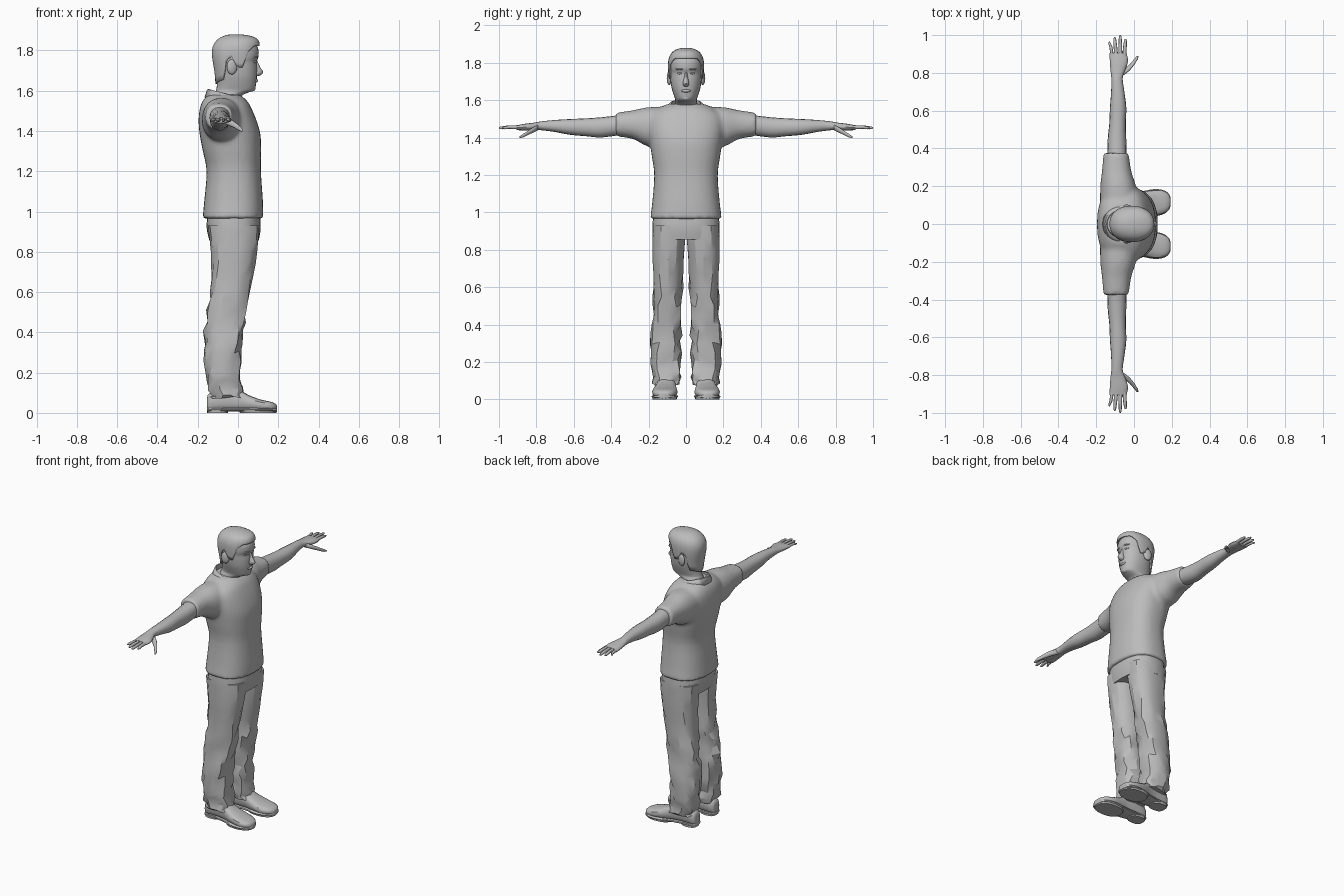
import bpy, bmesh, math, random
from mathutils import Vector

random.seed(4)
cube = bpy.data.objects.get("Cube")
if cube:
    bpy.data.objects.remove(cube, do_unlink=True)

grey = bpy.data.materials.new("plain grey")
grey.use_nodes = True
COL = (0.5, 0.5, 0.5, 1)
grey.diffuse_color = COL
grey.node_tree.nodes["Principled BSDF"].inputs["Base Color"].default_value = COL


# ---------- helpers ----------
def smooth_stations(st, sub=3):
    """Catmull-Rom interpolation through rows of numbers."""
    out = []
    for i in range(len(st) - 1):
        p = [st[max(i - 1, 0)], st[i], st[i + 1], st[min(i + 2, len(st) - 1)]]
        for k in range(sub):
            t = k / sub
            out.append(tuple(0.5 * (2 * b + (c - a) * t + (2 * a - 5 * b + 4 * c - d) * t * t
                                    + (3 * b - a - 3 * c + d) * t ** 3) for a, b, c, d in zip(*p)))
    return out + [tuple(st[-1])]


def oval(n, e=2.0):
    """Unit superellipse points."""
    f = lambda v: math.copysign(abs(v) ** (2 / e), v)
    return [(f(math.cos(2 * math.pi * i / n)), f(math.sin(2 * math.pi * i / n))) for i in range(n)]


def rings_z(st, n=24, e=2.3):
    """Rows: z, back x, front x, centre y, half width."""
    return [[Vector(((b + f) / 2 + (f - b) / 2 * u, cy + hw * v, z)) for u, v in oval(n, e)]
            for z, b, f, cy, hw in st]


def rings_y(st, n=16, e=2.2):
    """Rows: centre x, y, centre z, radius x, radius z."""
    return [[Vector((x + rx * u, y, z + rz * v)) for u, v in oval(n, e)] for x, y, z, rx, rz in st]


def add_loft(bm, rings, closed=True, caps=True):
    vs = [[bm.verts.new(p) for p in r] for r in rings]
    n = len(vs[0])
    faces = []
    for a, b in zip(vs, vs[1:]):
        for i in range(n if closed else n - 1):
            j = (i + 1) % n
            faces.append(bm.faces.new((a[i], a[j], b[j], b[i])))
    if caps:
        faces += [bm.faces.new(vs[0][::-1]), bm.faces.new(vs[-1])]
    bmesh.ops.recalc_face_normals(bm, faces=faces)


def finish(name, bm, mirror=False, angle=40):
    me = bpy.data.meshes.new(name)
    bm.to_mesh(me)
    bm.free()
    ob = bpy.data.objects.new(name, me)
    bpy.context.collection.objects.link(ob)
    me.materials.append(grey)
    bpy.ops.object.select_all(action='DESELECT')
    ob.select_set(True)
    bpy.context.view_layer.objects.active = ob
    bpy.ops.object.shade_smooth_by_angle(angle=math.radians(angle))
    if mirror:
        m = ob.modifiers.new("mirror", 'MIRROR')
        m.use_axis = (False, True, False)
        m.use_mirror_merge = False
    return ob


def loft(name, *ring_sets, mirror=False, angle=40):
    bm = bmesh.new()
    for rings in ring_sets:
        add_loft(bm, rings)
    return finish(name, bm, mirror, angle)


def blob(name, loc, size, mirror=False, tilt=0):
    bm = bmesh.new()
    bmesh.ops.create_uvsphere(bm, u_segments=12, v_segments=8, radius=1)
    for v in bm.verts:
        x, y, z = (v.co[i] * size[i] for i in range(3))
        v.co = Vector((x + y * -tilt, y, z)) + Vector(loc)
    return finish(name, bm, mirror, 80)


# ---------- shirt: torso and sleeves fused ----------
torso = [(.965, -.176, .126, 0, .193), (1.05, -.168, .124, 0, .181), (1.2, -.156, .114, 0, .17),
         (1.3, -.175, .115, 0, .183), (1.38, -.19, .112, 0, .195), (1.45, -.196, .093, 0, .205),
         (1.51, -.19, .068, 0, .2), (1.55, -.175, .045, 0, .16), (1.58, -.15, .01, 0, .1)]
sleeve = [(-.075, .08, 1.46, .105, .105), (-.084, .2, 1.457, .095, .106),
          (-.092, .28, 1.469, .078, .078), (-.095, .375, 1.47, .067, .063)]
shirt = loft("shirt", rings_z(smooth_stations(torso), 32, 2.4),
             rings_y(smooth_stations(sleeve), 20),
             [[Vector((p.x, -p.y, p.z)) for p in r] for r in rings_y(smooth_stations(sleeve), 20)])
rm = shirt.modifiers.new("fuse", 'REMESH')
rm.mode = 'VOXEL'
rm.voxel_size = 0.012
rm.use_smooth_shade = True
sm = shirt.modifiers.new("soften", 'SMOOTH')
sm.factor = 0.5
sm.iterations = 4

# ---------- collar, open at the front ----------
bm = bmesh.new()
rows = []
for rx, ry, dz in ((.086, .072, -.03), (.09, .078, .006), (.098, .088, .004), (.112, .115, -.035)):
    row = []
    for i in range(25):
        a = math.radians(14 + 332 * i / 24)
        front = max(0, math.cos(a)) ** 3
        drop = .02 * front if dz < -.03 else .008 * front
        row.append(Vector((-.055 + rx * math.cos(a), ry * math.sin(a),
                           1.578 - .024 * math.cos(a) + dz - drop)))
    rows.append(row)
add_loft(bm, rows, closed=False, caps=False)
collar = finish("collar", bm, angle=50)
collar.modifiers.new("thickness", 'SOLIDIFY').thickness = 0.005

# ---------- trousers ----------
loft("trouser_hips", rings_z(smooth_stations(
    [(.99, -.15, .108, 0, .175), (.92, -.156, .113, 0, .18), (.855, -.142, .103, 0, .18)]), 28, 2.5))
legs = [(.93, -.15, .106, .002, .178), (.85, -.14, .1, .003, .18), (.75, -.134, .086, .01, .178),
        (.6, -.138, .055, .016, .177), (.5, -.15, .04, .02, .18), (.4, -.165, .025, .023, .183),
        (.3, -.165, .02, .026, .187), (.2, -.155, .014, .028, .186), (.12, -.148, .028, .03, .181),
        (.075, -.14, .03, .034, .176)]
legs = [(z, b, f, (i + o) / 2, (o - i) / 2) for z, b, f, i, o in legs]
leg_rings = rings_z(smooth_stations(legs, 2), 14, 2.4)
for r in leg_rings:                       # cloth folds, stronger lower down
    for p in r:
        amount = .011 * min(1, max(0, (.84 - p.z) / .3))
        p += Vector((random.uniform(-1, 1), random.uniform(-1, 1), random.uniform(-1, 1))) * amount
        p.y = max(p.y, .004)
loft("trouser_leg", leg_rings, mirror=True, angle=28)

# ---------- shoes ----------
shoe = [(-.154, .1, .02, .07), (-.14, .1, .038, .1), (-.06, .1, .044, .125), (0, .105, .05, .118),
        (.05, .11, .06, .09), (.11, .113, .068, .067), (.16, .116, .058, .056),
        (.185, .117, .038, .046), (.194, .117, .018, .035)]


def shoe_rings(grow, lo, cap):
    return [[Vector((x, cy + (hw + grow) * u, lo + (min(top, cap) - lo) * (v + 1) / 2))
             for u, v in oval(16, 2.8)] for x, cy, hw, top in smooth_stations(shoe)]


loft("shoe_upper", shoe_rings(0, .012, 1), mirror=True)
loft("shoe_sole", shoe_rings(.004, .006, .026), mirror=True)
loft("shoe_heel", rings_z([(0, -.153, -.05, .1, .043), (.024, -.155, -.045, .1, .045)], 16, 2.8), mirror=True)
loft("shoe_forefoot_tread", rings_z([(0, .01, .192, .114, .064), (.015, .0, .194, .114, .067)], 20), mirror=True)

# ---------- arms and hands ----------
arm = [(-.09, .33, 1.47, .052, .053), (-.09, .45, 1.455, .049, .054), (-.087, .53, 1.455, .044, .048),
       (-.084, .62, 1.457, .043, .042), (-.086, .7, 1.462, .035, .032), (-.09, .77, 1.463, .03, .024),
       (-.086, .81, 1.46, .038, .02), (-.08, .86, 1.456, .048, .018), (-.084, .905, 1.453, .045, .013)]
loft("arm", rings_y(smooth_stations(arm)), mirror=True)
fingers = []
for x0, x1, tip, r in ((-.118, -.13, .965, .0085), (-.096, -.102, .99, .01),
                       (-.072, -.073, 1.0, .01), (-.05, -.045, .98, .01)):
    zt = 1.452
    fingers.append(rings_y([(x0, .88, 1.455, r, r), (x0, .91, 1.455, r, r),
                            ((x0 + x1) / 2, .945, 1.456, r * .95, r * .95),
                            (x1, tip - .01, zt, r * .75, r * .75), (x1, tip, zt, r * .35, r * .35)], 8))
loft("fingers", *fingers, mirror=True, angle=60)
loft("thumb", rings_y([(-.07, .79, 1.455, .02, .016), (-.04, .815, 1.442, .02, .015),
                       (-.01, .845, 1.425, .013, .012), (.01, .872, 1.41, .01, .01),
                       (.02, .89, 1.402, .005, .005)], 10), mirror=True, angle=60)

# ---------- head ----------
head = [(1.5, -.12, .0, 0, .066), (1.57, -.116, .015, 0, .062), (1.592, -.112, .055, 0, .058),
        (1.605, -.108, .082, 0, .058), (1.635, -.104, .09, 0, .068), (1.67, -.105, .094, 0, .078),
        (1.71, -.113, .095, 0, .084), (1.745, -.12, .093, 0, .087), (1.77, -.123, .102, 0, .089),
        (1.81, -.12, .1, 0, .088), (1.845, -.1, .075, 0, .07), (1.866, -.065, .035, 0, .04)]
head_fine = smooth_stations(head, 4)
loft("head", rings_z(head_fine, 28, 2.2), angle=60)
loft("nose", rings_z(smooth_stations(
    [(1.752, .06, .095, 0, .009), (1.715, .06, .111, 0, .012), (1.69, .06, .126, 0, .018),
     (1.674, .06, .106, 0, .013)], 2), 10, 2), angle=60)
blob("lips", (.088, 0, 1.65), (.012, .025, .009))
blob("chin", (.068, 0, 1.612), (.02, .024, .016))
blob("eye", (.083, .034, 1.744), (.008, .014, .006), True, .35)
blob("eyebrow", (.09, .036, 1.766), (.009, .021, .005), True, .35)
blob("ear", (-.03, .09, 1.718), (.024, .013, .038), True, .8)

# ---------- hair: shell from a hairline up to the crown ----------
crown = [(1.6, -.113, .085, 0, .066), (1.66, -.113, .098, 0, .083), (1.72, -.121, .1, 0, .092),
         (1.77, -.129, .103, 0, .096), (1.81, -.128, .107, 0, .095), (1.84, -.115, .106, 0, .086),
         (1.862, -.092, .09, 0, .068), (1.875, -.062, .05, 0, .042), (1.88, -.04, .01, 0, .015)]
crown = smooth_stations(crown, 4)


def crown_at(z):
    for a, b in zip(crown, crown[1:]):
        if a[0] <= z <= b[0]:
            t = (z - a[0]) / (b[0] - a[0])
            return [p + (q - p) * t for p, q in zip(a, b)]
    return crown[-1]


def hairline(deg):
    d = min(deg, 360 - deg)
    pts = [(0, 1.822), (42, 1.822), (62, 1.79), (72, 1.715), (88, 1.715), (98, 1.77),
           (112, 1.75), (125, 1.655), (180, 1.632)]
    for (a, za), (b, zb) in zip(pts, pts[1:]):
        if a <= d <= b:
            return za + (zb - za) * (d - a) / (b - a)


hair_rings = []
N = 48
for k in range(13):
    t = 1 - (1 - k / 12) ** 1.6
    ring = []
    for i, (u, v) in enumerate(oval(N, 2.2)):
        z0 = hairline(360 * i / N)
        z = z0 + (1.88 - z0) * t
        _, b, f, _, hw = crown_at(z)
        ring.append(Vector(((b + f) / 2 + (f - b) / 2 * u, hw * v, z)))
    hair_rings.append(ring)
bm = bmesh.new()
add_loft(bm, hair_rings, caps=False)
bm.verts.ensure_lookup_table()
bm.faces.new(bm.verts[-N:])
bmesh.ops.recalc_face_normals(bm, faces=bm.faces[:])
hair = finish("hair", bm, angle=50)
hair.modifiers.new("thickness", 'SOLIDIFY').thickness = 0.008
